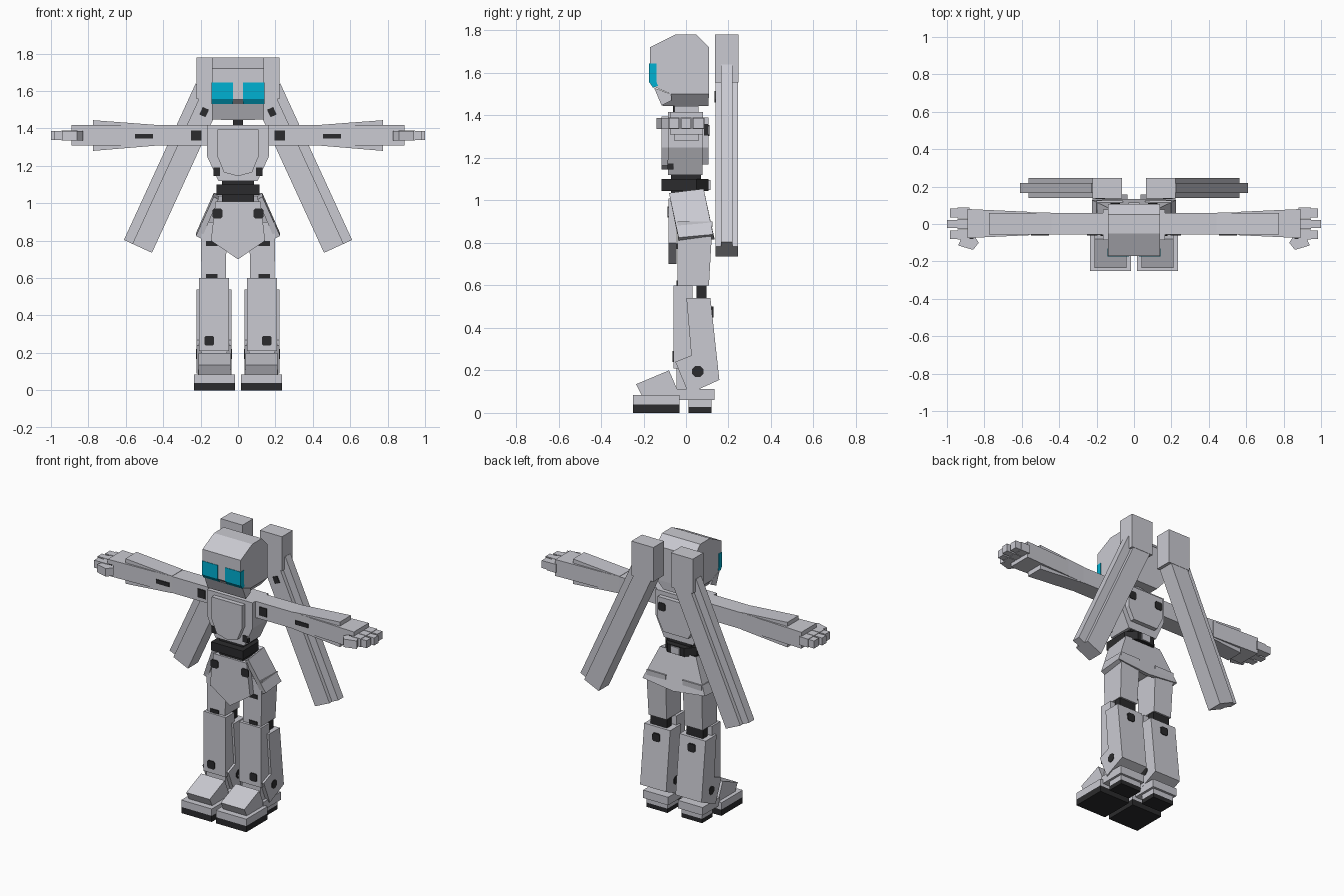
import bpy, bmesh, math
from mathutils import Matrix, Vector


def material(name, rgb):
    m = bpy.data.materials.new(name)
    m.diffuse_color = (*rgb, 1)
    return m


GREY = material("light grey", (0.59, 0.59, 0.64))
DARK = material("black rubber", (0.024, 0.024, 0.026))
CYAN = material("cyan visor", (0.0, 0.44, 0.65))


def loft(name, a, b, mat=GREY, mirror=True, caps=True):
    """Solid between two matching loops of 3D points."""
    bm = bmesh.new()
    va, vb = [bm.verts.new(p) for p in a], [bm.verts.new(p) for p in b]
    n = len(va)
    for i in range(n):
        j = (i + 1) % n
        bm.faces.new((va[i], va[j], vb[j], vb[i]))
    if caps:
        bm.faces.new(va)
        bm.faces.new(vb)
    bmesh.ops.recalc_face_normals(bm, faces=bm.faces)
    me = bpy.data.meshes.new(name)
    bm.to_mesh(me)
    bm.free()
    me.materials.append(mat)
    ob = bpy.data.objects.new(name, me)
    bpy.context.collection.objects.link(ob)
    if mirror:
        ob.modifiers.new("mirror", 'MIRROR').use_mirror_merge = False
    return ob


def rect(x0, x1, y0, y1, z):
    return [(x0, y0, z), (x1, y0, z), (x1, y1, z), (x0, y1, z)]


def end(x, y0, y1, z0, z1):
    return [(x, y0, z0), (x, y1, z0), (x, y1, z1), (x, y0, z1)]


def box(name, x, y, z, mat=GREY, mirror=True):
    return loft(name, rect(*x, *y, z[0]), rect(*x, *y, z[1]), mat, mirror)


def side_prism(name, x, yz, mat=GREY, mirror=True):
    """Extrude a side profile across x."""
    return loft(name, [(x[0], *p) for p in yz], [(x[1], *p) for p in yz], mat, mirror)


def front_prism(name, y, xz, mat=GREY, mirror=True):
    """Extrude a front profile along y."""
    return loft(name, [(p[0], y[0], p[1]) for p in xz],
                [(p[0], y[1], p[1]) for p in xz], mat, mirror)


def patch(name, x, z, y, r=0.026, depth=0.006):
    """Rounded dark joint marker on a front or back face."""
    c = r * 0.7
    front_prism(name, (y - depth / 2, y + depth / 2),
                [(x - r, z - c), (x - c, z - r), (x + c, z - r), (x + r, z - c),
                 (x + r, z + c), (x + c, z + r), (x - c, z + r), (x - r, z + c)], DARK)


# Head
side_prism("head", (-0.138, 0.138),
           [(-0.17, 1.72), (-0.05, 1.78), (0.05, 1.78), (0.108, 1.72), (0.108, 1.50),
            (-0.07, 1.50), (-0.14, 1.53), (-0.17, 1.555)], mirror=False)
loft("jaw", rect(-0.09, 0.09, -0.11, 0.105, 1.445),
     rect(-0.138, 0.138, -0.11, 0.108, 1.50), mirror=False)
side_prism("chin", (-0.138, 0.138),
           [(-0.15, 1.53), (-0.07, 1.50), (-0.068, 1.47), (-0.115, 1.447)], mirror=False)
side_prism("visor", (0.027, 0.141),
           [(-0.173, 1.645), (-0.173, 1.556), (-0.155, 1.53), (-0.132, 1.54),
            (-0.14, 1.56), (-0.14, 1.645)], CYAN)
box("neck", (-0.026, 0.026), (-0.055, 0.05), (1.40, 1.46), GREY, False)
box("neck_front", (-0.026, 0.026), (-0.062, -0.055), (1.40, 1.46), DARK, False)

# Torso
box("upper_torso", (-0.165, 0.165), (-0.085, 0.078), (1.25, 1.417), mirror=False)
loft("lower_torso", rect(-0.105, 0.105, -0.085, 0.078, 1.12),
     rect(-0.165, 0.165, -0.085, 0.078, 1.25), mirror=False)
front_prism("chest_plate", (-0.115, -0.085),
            [(-0.11, 1.395), (0.11, 1.395), (0.11, 1.25), (0.075, 1.165), (0, 1.145),
             (-0.075, 1.165), (-0.11, 1.25)], mirror=False)
front_prism("back_plate", (0.078, 0.107),
            [(-0.13, 1.39), (0.13, 1.39), (0.13, 1.25), (0.09, 1.17),
             (-0.09, 1.17), (-0.13, 1.25)], mirror=False)
patch("back_marker", 0.10, 1.33, 0.108)
box("back_side_marker", (0.125, 0.134), (0.084, 0.104), (1.305, 1.36), DARK)
box("rib_marker", (0.095, 0.13), (-0.088, -0.06), (1.145, 1.19), DARK)

# Waist and belt
box("waist", (-0.085, 0.085), (-0.07, 0.07), (1.0, 1.145), DARK, False)
belt = [(-0.115, -0.115), (0.115, -0.115), (0.115, 0.05), (0.06, 0.107),
        (-0.06, 0.107), (-0.115, 0.05)]
loft("belt", [(x, y, 1.045) for x, y in belt], [(x, y, 1.1) for x, y in belt], DARK, False)
box("belt_knob", (-0.03, 0.03), (0.09, 0.115), (1.05, 1.095), mirror=False)

# Skirt armour, open below
box("pelvis", (-0.12, 0.12), (-0.045, 0.06), (0.86, 1.01), mirror=False)
side_skirt = loft("side_skirt",
                  [(0.13, -0.08, 1.035), (0.225, -0.035, 0.825), (0.225, 0.128, 0.84), (0.13, 0.083, 1.055)],
                  [(0.105, -0.075, 1.02), (0.195, -0.035, 0.81), (0.195, 0.115, 0.83), (0.105, 0.075, 1.04)])
loft("back_skirt",
     [(-0.13, 0.083, 1.055), (0.13, 0.083, 1.055), (0.225, 0.128, 0.84), (0, 0.135, 0.815), (-0.225, 0.128, 0.84)],
     [(-0.12, 0.06, 1.04), (0.12, 0.06, 1.04), (0.20, 0.105, 0.84), (0, 0.11, 0.815), (-0.20, 0.105, 0.84)],
     mirror=False)
front_prism("front_skirt", (-0.083, -0.045),
            [(-0.12, 1.01), (0.12, 1.01), (0.145, 0.80), (0, 0.70), (-0.145, 0.80)], mirror=False)
patch("skirt_marker", 0.11, 0.945, -0.085)

# Legs
loft("thigh", rect(0.065, 0.195, -0.04, 0.108, 0.60), rect(0.06, 0.20, -0.04, 0.125, 0.90))
for z in (0.785, 0.61):
    box("thigh_marker", (0.11, 0.17), (-0.045, -0.038), (z - 0.013, z + 0.013), DARK)
box("knee_joint", (0.07, 0.19), (0.05, 0.097), (0.52, 0.605), DARK)
box("shin_plate", (0.048, 0.208), (-0.058, 0.03), (0.21, 0.60))
patch("shin_marker", 0.153, 0.265, -0.06)
side_prism("calf", (0.034, 0.222),
           [(0.002, 0.54), (0.115, 0.54), (0.157, 0.155), (0.012, 0.09),
            (-0.05, 0.24), (0.025, 0.27)])
patch("calf_marker", 0.128, 0.475, 0.1235, depth=0.012)
ring = [(0.055 + 0.029 * math.cos(i * math.pi / 4 + 0.39),
         0.195 + 0.029 * math.sin(i * math.pi / 4 + 0.39)) for i in range(8)]
side_prism("ankle_disc", (0.031, 0.225), ring, DARK)

# Feet
box("ankle", (0.06, 0.195), (-0.045, 0.06), (0.10, 0.24))
box("ankle_plate", (0.035, 0.215), (-0.045, 0.135), (0.06, 0.112))
box("heel", (0.05, 0.20), (0.012, 0.12), (0.028, 0.062))
box("heel_sole", (0.05, 0.20), (0.012, 0.12), (0.0, 0.028), DARK)
box("toe_sole", (0.015, 0.235), (-0.25, -0.03), (0.0, 0.04), DARK)
box("toe_base", (0.015, 0.235), (-0.25, -0.03), (0.04, 0.085))
side_prism("toe_cap", (0.04, 0.21),
           [(-0.235, 0.135), (-0.08, 0.20), (-0.03, 0.085), (-0.21, 0.085)])

# Arms
box("upper_arm", (0.16, 0.45), (-0.055, 0.06), (1.31, 1.417))
box("shoulder_marker", (0.195, 0.25), (-0.061, -0.054), (1.335, 1.39), DARK)
loft("forearm", end(0.44, -0.055, 0.06, 1.31, 1.417), end(0.56, -0.057, 0.063, 1.31, 1.417))
loft("cuff", end(0.56, -0.06, 0.065, 1.31, 1.417), end(0.89, -0.075, 0.08, 1.31, 1.417))
loft("forearm_plate_top", end(0.44, -0.055, 0.06, 1.40, 1.419), end(0.775, -0.055, 0.06, 1.40, 1.444))
loft("forearm_plate_bottom", end(0.44, -0.055, 0.06, 1.308, 1.33), end(0.775, -0.055, 0.06, 1.28, 1.33))
box("elbow_marker", (0.455, 0.55), (-0.062, -0.054), (1.345, 1.371), DARK)
box("wrist_marker", (0.858, 0.885), (-0.08, -0.072), (1.335, 1.388), DARK)

# Hands
for i, (y0, y1, tip) in enumerate(((0.03, 0.088, 0.985), (-0.026, 0.026, 1.0), (-0.083, -0.03, 0.985))):
    box("finger", (0.88, 0.945), (y0, y1), (1.335, 1.39))
    box("fingertip", (0.945, tip), (y0 + 0.004, y1 - 0.004), (1.338, 1.387))
thumb = [(0.83, -0.10), (0.86, -0.138), (0.94, -0.115), (0.925, -0.08), (0.85, -0.07)]
loft("thumb", [(x, y, 1.335) for x, y in thumb], [(x, y, 1.387) for x, y in thumb])

# Back binders: a square head block with a long slanted boom
box("binder_block", (0.063, 0.222), (0.137, 0.247), (1.556, 1.78))
along = Vector((-0.417, 0, 0.909))
out = Vector((0.909, 0, 0.417))
foot = Vector((0.46, 0, 0.735))


def boom(name, w, y, length):
    pts = [foot + out * w[0], foot + out * w[1],
           foot + out * w[1] + along * length, foot + out * w[0] + along * length]
    return front_prism(name, y, [(p.x, p.z) for p in pts])


boom("binder_boom", (0, 0.115), (0.139, 0.245), 0.93)
boom("binder_rib", (0.115, 0.165), (0.165, 0.219), 0.92)
mark = [foot + out * (0.06 + sx * 0.018) + along * (0.80 + sz * 0.022)
        for sx, sz in ((-1, -1), (1, -1), (1, 1), (-1, 1))]
front_prism("binder_marker", (0.133, 0.141), [(p.x, p.z) for p in mark], DARK)
